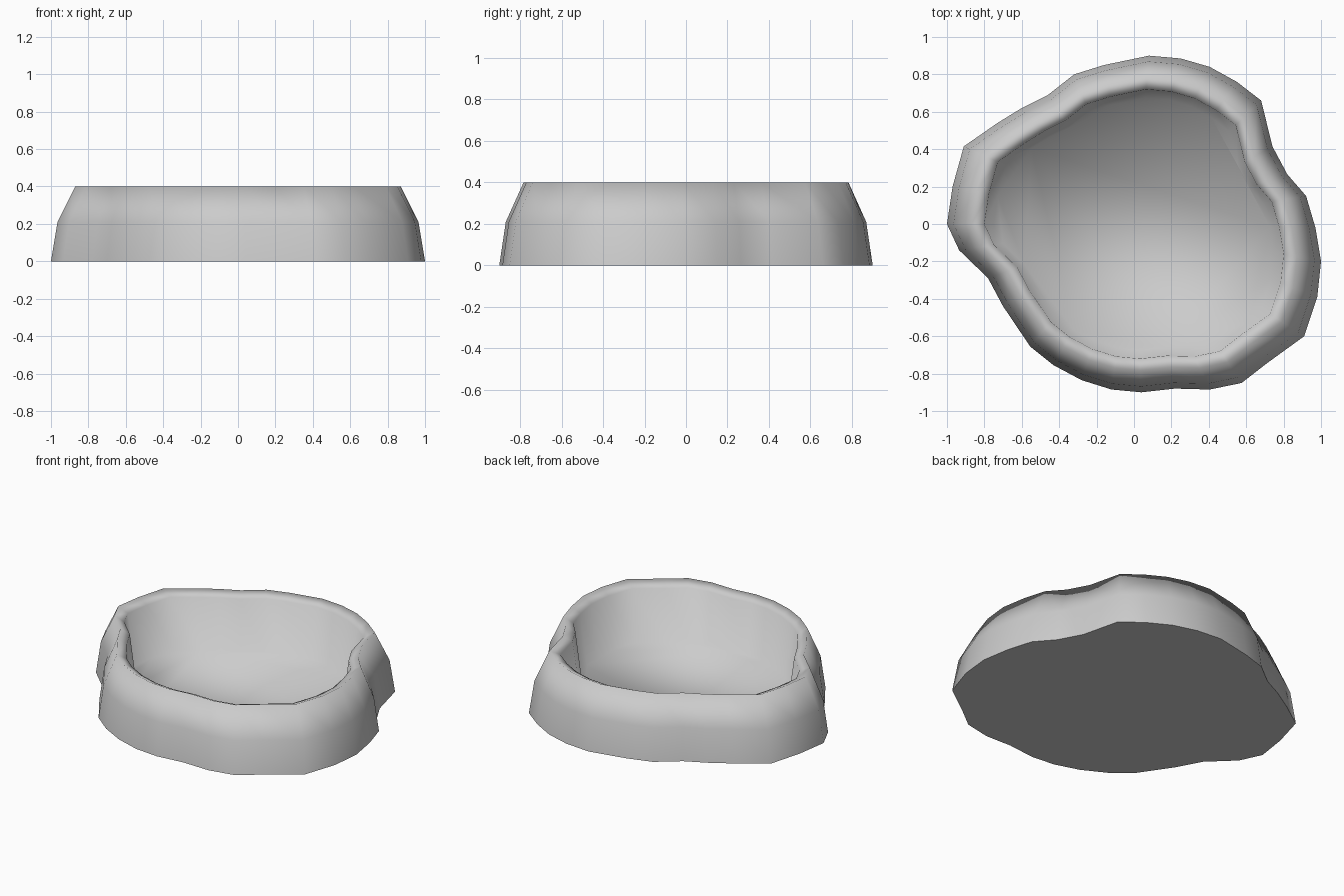
import bpy, bmesh

# Irregular outline of the foot, clockwise seen from above
OUTLINE = [
    (-1.0, 0.0), (-0.97, 0.2), (-0.91, 0.415), (-0.73, 0.54),
    (-0.6, 0.62), (-0.46, 0.69), (-0.32, 0.8), (-0.16, 0.85),
    (0.08, 0.9), (0.25, 0.885), (0.405, 0.84), (0.55, 0.76),
    (0.68, 0.66), (0.74, 0.415), (0.82, 0.265), (0.92, 0.15),
    (0.97, -0.02), (1.0, -0.2), (0.98, -0.39), (0.91, -0.6),
    (0.71, -0.745), (0.575, -0.85), (0.405, -0.885), (0.22, -0.88),
    (0.04, -0.9), (-0.12, -0.885), (-0.28, -0.835), (-0.43, -0.755),
    (-0.555, -0.655), (-0.7, -0.44), (-0.78, -0.29), (-0.935, -0.14),
]

# Wall profile: (outline scale, height) from outer foot over the rim to the floor
PROFILE = [(1.0, 0.0), (0.965, 0.21), (0.87, 0.4), (0.8, 0.37), (0.75, 0.04)]

bm = bmesh.new()
rings = [[bm.verts.new((x * s, y * s, z)) for x, y in OUTLINE] for s, z in PROFILE]
n = len(OUTLINE)

# Outer wall, rim and inner wall
for a, b in zip(rings, rings[1:]):
    for i in range(n):
        j = (i + 1) % n
        bm.faces.new((a[i], b[i], b[j], a[j]))

# Inner floor and underside
bm.faces.new(rings[-1])
base = bm.faces.new(rings[0])
bmesh.ops.recalc_face_normals(bm, faces=bm.faces[:])

# Smooth all round, with a crisp edge at the foot
for f in bm.faces:
    f.smooth = True
for e in base.edges:
    e.smooth = False

mesh = bpy.data.meshes.new("basin")
bm.to_mesh(mesh)
bm.free()
basin = bpy.data.objects.new("basin", mesh)
bpy.context.collection.objects.link(basin)
